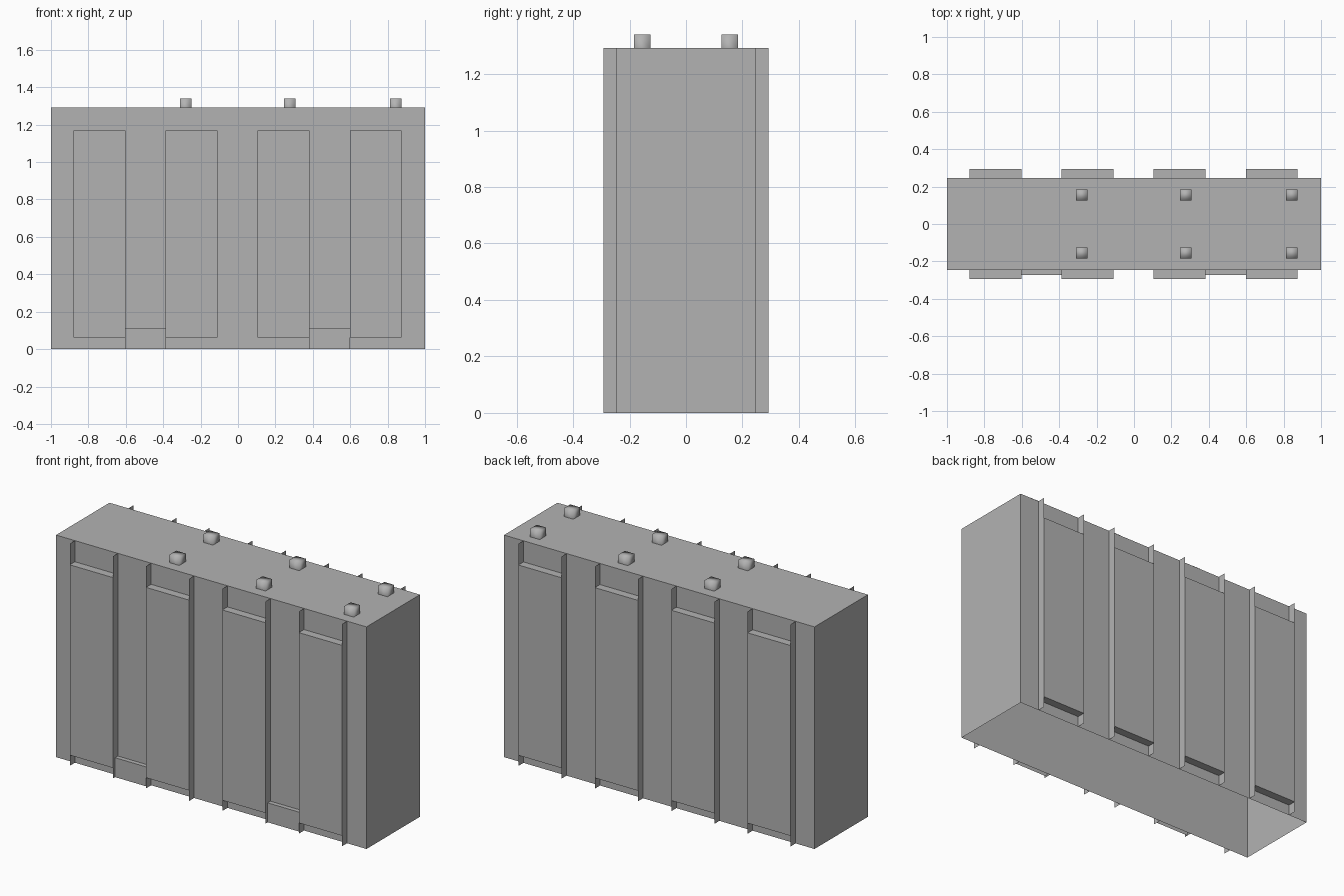
import bpy, bmesh
from mathutils import Vector

cube = bpy.data.objects.get("Cube")
if cube:
    bpy.data.objects.remove(cube, do_unlink=True)

GREY = (0.45, 0.45, 0.45, 1)
grey = bpy.data.materials.new("plain grey")
grey.use_nodes = True
grey.diffuse_color = GREY
grey.node_tree.nodes["Principled BSDF"].inputs["Base Color"].default_value = GREY

HALF_DEPTH, FIN_DEPTH, LEDGE_DEPTH = 0.246, 0.293, 0.272
HEIGHT = 1.293
BAY_WIDTH = 0.277
BAY_CENTRES = (-0.74, -0.249, 0.243, 0.736)


def box(name, low, high, open_sides=(), smooth=False):
    """Box between two corners, leaving out faces that point along open_sides."""
    low, high = Vector(low), Vector(high)
    bm = bmesh.new()
    bmesh.ops.create_cube(bm, size=1)
    for v in bm.verts:
        v.co = Vector(low[i] + (v.co[i] + 0.5) * (high[i] - low[i]) for i in range(3))
    bm.normal_update()
    unwanted = [f for f in bm.faces
                if any(f.normal.dot(Vector(d)) > 0.9 for d in open_sides)]
    bmesh.ops.delete(bm, geom=unwanted, context='FACES')
    for f in bm.faces:
        f.smooth = smooth
    mesh = bpy.data.meshes.new(name)
    bm.to_mesh(mesh)
    bm.free()
    mesh.materials.append(grey)
    obj = bpy.data.objects.new(name, mesh)
    bpy.context.collection.objects.link(obj)
    return obj


LEFT, RIGHT = (1, 0, 0), (-1, 0, 0)
FRONT, BACK = (0, -1, 0), (0, 1, 0)
UP, DOWN = (0, 0, 1), (0, 0, -1)

# Hollow main body, open underneath
box("body_shell", (-1, -HALF_DEPTH, 0), (1, HALF_DEPTH, HEIGHT), [DOWN])

# Four bays on each long wall: a raised panel between two paper-thin fins
for side, sign, inner in (("front", -1, BACK), ("back", 1, FRONT)):
    y0, y1 = sorted((sign * HALF_DEPTH, sign * FIN_DEPTH))
    for n, cx in enumerate(BAY_CENTRES, 1):
        x0, x1 = cx - BAY_WIDTH / 2, cx + BAY_WIDTH / 2
        box(f"{side}_panel_{n}", (x0, y0, 0.062), (x1, y1, 1.17),
            [LEFT, RIGHT, inner])
        box(f"{side}_fins_{n}", (x0, y0, 0), (x1, y1, HEIGHT),
            [FRONT, BACK, UP, DOWN])

# Low ledges on the front, between neighbouring bays
for n, first in enumerate((0, 2), 1):
    x0 = BAY_CENTRES[first] + BAY_WIDTH / 2
    x1 = BAY_CENTRES[first + 1] - BAY_WIDTH / 2
    box(f"front_ledge_{n}", (x0, -LEDGE_DEPTH, 0), (x1, -HALF_DEPTH, 0.113),
        [LEFT, RIGHT, BACK, DOWN])

# Two rows of small softly shaded roof vents
for row, cy in (("front", -0.155), ("back", 0.155)):
    for n, cx in enumerate((-0.28, 0.276, 0.844), 1):
        box(f"roof_vent_{row}_{n}", (cx - 0.031, cy - 0.03, HEIGHT),
            (cx + 0.031, cy + 0.03, 1.34), [DOWN], smooth=True)
